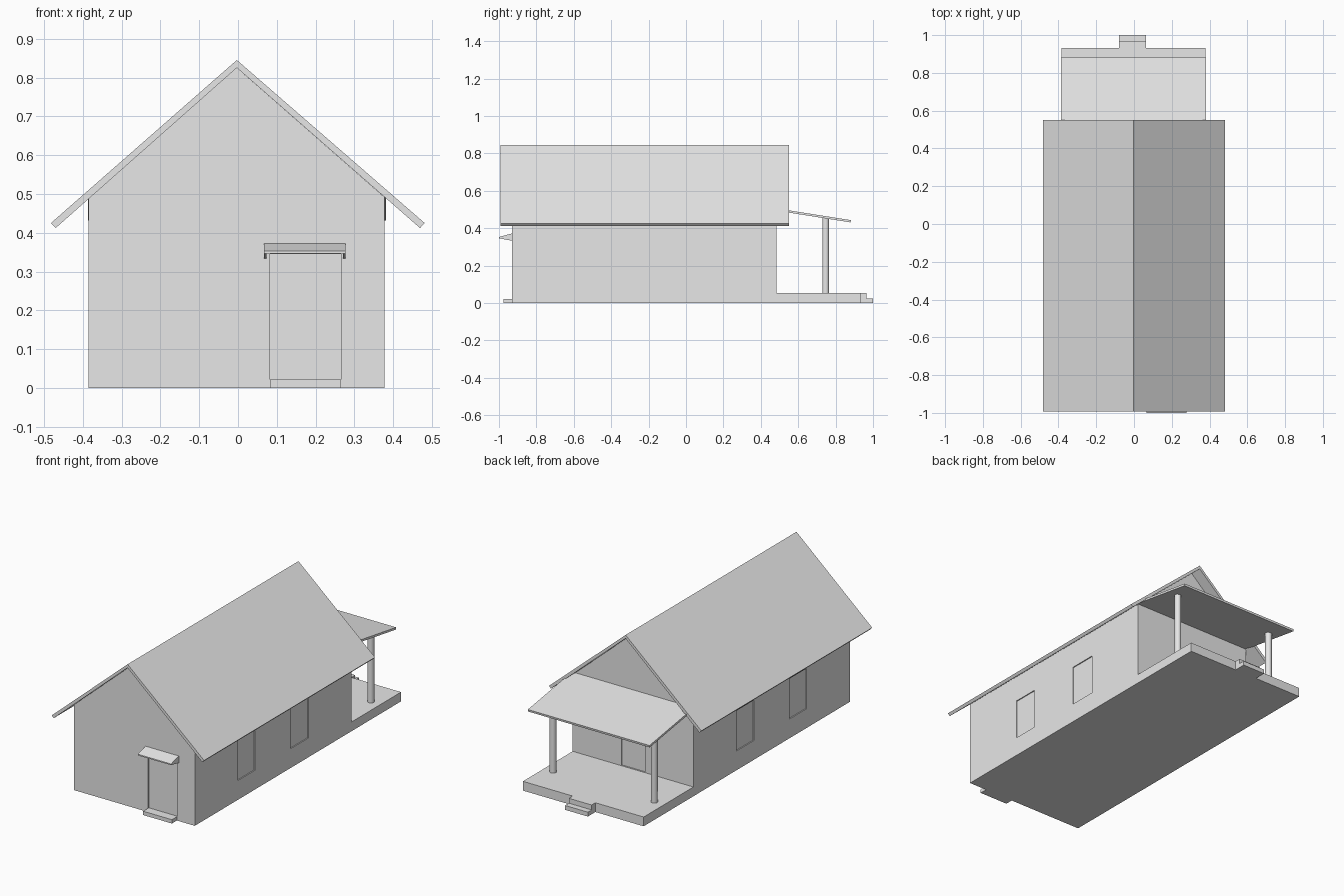
import bpy
import bmesh
from mathutils import Vector

if "Cube" in bpy.data.objects:
    bpy.data.objects.remove(bpy.data.objects["Cube"], do_unlink=True)

grey = bpy.data.materials.new("plain_grey")
grey.use_nodes = True
grey.diffuse_color = (0.8, 0.8, 0.8, 1)
grey.node_tree.nodes["Principled BSDF"].inputs["Base Color"].default_value = (0.8, 0.8, 0.8, 1)


def finish(name, bm):
    bmesh.ops.recalc_face_normals(bm, faces=bm.faces)
    mesh = bpy.data.meshes.new(name)
    bm.to_mesh(mesh)
    bm.free()
    mesh.materials.append(grey)
    obj = bpy.data.objects.new(name, mesh)
    bpy.context.collection.objects.link(obj)
    return obj


def prism(name, profile, axis, lo, hi):
    """Extrude a profile along an axis; the profile is (x, z) for 'Y', (y, z) for 'X'."""
    bm = bmesh.new()
    if axis == 'Y':
        points, shift = [(a, lo, b) for a, b in profile], Vector((0, hi - lo, 0))
    else:
        points, shift = [(lo, a, b) for a, b in profile], Vector((hi - lo, 0, 0))
    face = bm.faces.new([bm.verts.new(p) for p in points])
    grown = bmesh.ops.extrude_face_region(bm, geom=[face])
    moved = [v for v in grown["geom"] if isinstance(v, bmesh.types.BMVert)]
    bmesh.ops.translate(bm, verts=moved, vec=shift)
    return finish(name, bm)


def box(name, x, y, z):
    return prism(name, [(y[0], z[0]), (y[1], z[0]), (y[1], z[1]), (y[0], z[1])], 'X', *x)


def carve(target, cutter):
    mod = target.modifiers.new("recess", 'BOOLEAN')
    mod.operation = 'DIFFERENCE'
    mod.solver = 'EXACT'
    mod.object = cutter
    bpy.context.view_layer.objects.active = target
    bpy.ops.object.modifier_apply(modifier=mod.name)
    bpy.data.objects.remove(cutter, do_unlink=True)


RIDGE_X = -0.003
LEFT, RIGHT = 0.378, -0.385
FRONT, BACK = -0.93, 0.483
DEPTH = 0.006

# Gabled house body
walls = prism("house_walls", [(RIGHT, 0), (LEFT, 0), (LEFT, 0.491),
                              (RIDGE_X, 0.825), (RIGHT, 0.491)], 'Y', FRONT, BACK)

# Recessed side windows and doors
for y0, y1 in ((-0.54, -0.385), (-0.065, 0.095)):
    for wall in (LEFT, RIGHT):
        carve(walls, box("window_cutter", (wall - DEPTH, wall + DEPTH), (y0, y1), (0.11, 0.34)))
carve(walls, box("front_door_cutter", (0.083, 0.265),
                 (FRONT - DEPTH, FRONT + DEPTH), (0.022, 0.345)))
carve(walls, box("back_door_cutter", (-0.08, 0.07),
                 (BACK - DEPTH, BACK + DEPTH), (0.055, 0.33)))

# Main roof: bent slab with overhanging eaves
prism("main_roof", [(-0.482, 0.425), (RIDGE_X, 0.845), (0.481, 0.425),
                    (0.469, 0.412), (RIDGE_X, 0.825), (-0.47, 0.412)], 'Y', -0.993, 0.55)

# Front door step and awning
box("front_step", (0.083, 0.265), (-0.975, FRONT), (0, 0.022))
prism("awning", [(FRONT, 0.372), (-1, 0.353), (-1, 0.346), (FRONT, 0.346)], 'X', 0.067, 0.277)
for side, x in (("right", 0.067), ("left", 0.27)):
    prism(side + "_awning_bracket", [(FRONT, 0.346), (-1, 0.346), (FRONT, 0.333)],
          'X', x, x + 0.007)

# Back porch deck and steps
box("porch_deck", (RIGHT, LEFT), (BACK, 0.932), (0, 0.053))
box("upper_step", (-0.08, 0.064), (0.932, 0.966), (0, 0.053))
box("lower_step", (-0.08, 0.064), (0.966, 1), (0, 0.025))

# Sloping porch roof
prism("porch_roof", [(BACK, 0.506), (0.882, 0.443), (0.88, 0.431), (BACK, 0.494)],
      'X', RIGHT - 0.002, LEFT + 0.004)

# Round porch posts
for side, x in (("right", -0.323), ("left", 0.317)):
    bpy.ops.mesh.primitive_cylinder_add(vertices=16, radius=0.018, depth=0.404,
                                        location=(x, 0.747, 0.253))
    post = bpy.context.object
    post.name = side + "_porch_post"
    post.data.materials.append(grey)
    bpy.ops.object.shade_smooth_by_angle()
